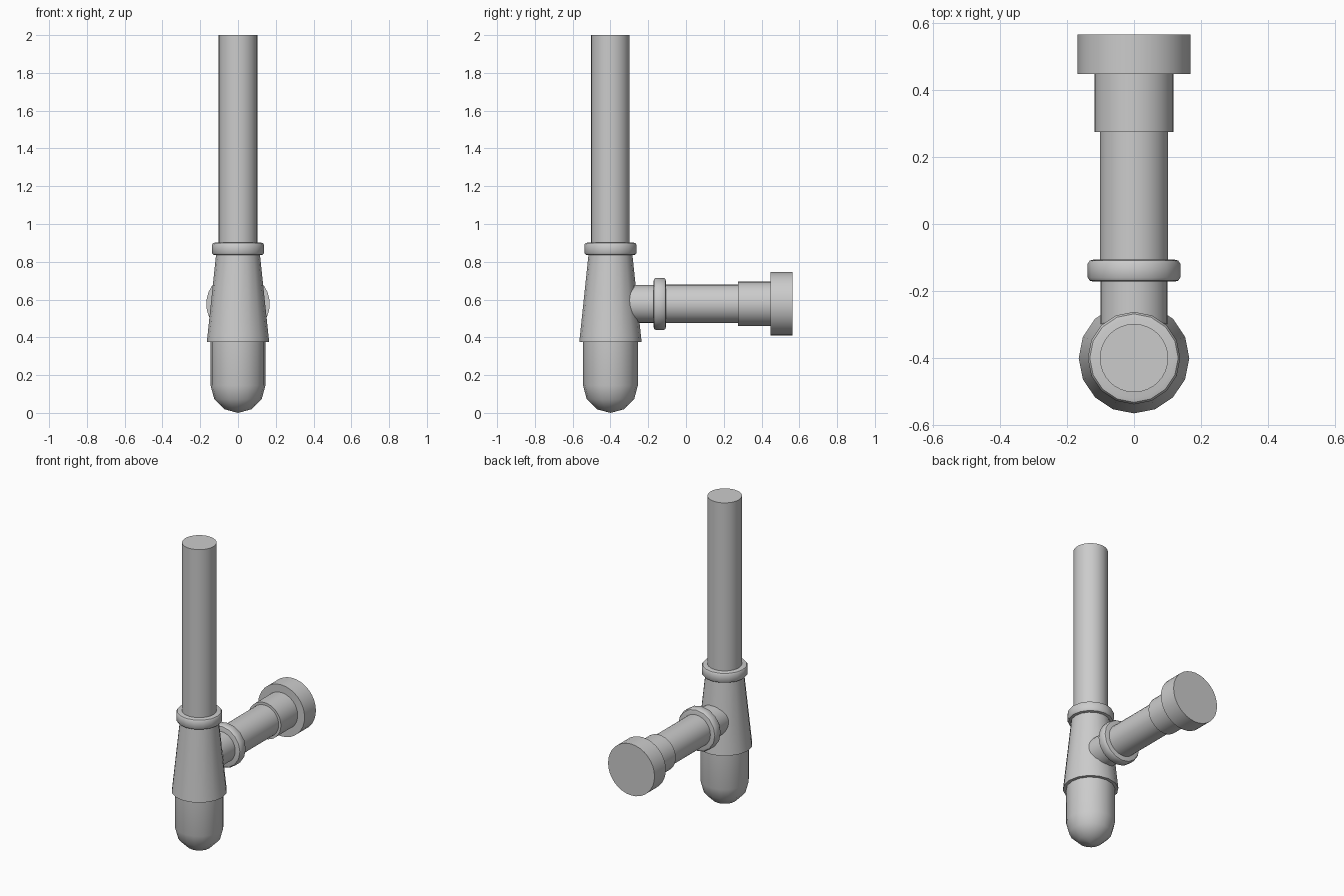
import bpy, bmesh, math
from mathutils import Matrix

cube = bpy.data.objects.get("Cube")
if cube:
    bpy.data.objects.remove(cube, do_unlink=True)

grey = bpy.data.materials.new("satin grey")
grey.use_nodes = True
COLOUR = (0.6, 0.6, 0.6, 1)
grey.diffuse_color = COLOUR
grey.node_tree.nodes["Principled BSDF"].inputs["Base Color"].default_value = COLOUR

AXIS_Y = -0.4      # upright axis
OUTLET_Z = 0.577   # height of the horizontal axis
UPRIGHT = Matrix.Translation((0, AXIS_Y, 0))
# local z runs along world +y
OUTLET = Matrix.Translation((0, 0, OUTLET_Z)) @ Matrix.Rotation(-math.pi / 2, 4, 'X')


def lathe(name, profile, sides, frame):
    """Closed solid turned from (radius, height) points, bottom to top."""
    bm = bmesh.new()
    rings = []
    for r, h in profile:
        rings.append([bm.verts.new((r * math.cos(math.tau * i / sides),
                                    r * math.sin(math.tau * i / sides), h))
                      for i in range(sides)])
    for low, high in zip(rings, rings[1:]):
        for i in range(sides):
            j = (i + 1) % sides
            bm.faces.new((low[i], low[j], high[j], high[i]))
    bm.faces.new(rings[0][::-1])
    bm.faces.new(rings[-1])
    bmesh.ops.remove_doubles(bm, verts=bm.verts, dist=1e-5)
    bmesh.ops.recalc_face_normals(bm, faces=bm.faces)
    bm.transform(frame)
    mesh = bpy.data.meshes.new(name)
    bm.to_mesh(mesh)
    bm.free()
    mesh.materials.append(grey)
    obj = bpy.data.objects.new(name, mesh)
    bpy.context.collection.objects.link(obj)
    bpy.ops.object.select_all(action='DESELECT')
    obj.select_set(True)
    bpy.context.view_layer.objects.active = obj
    bpy.ops.object.shade_smooth_by_angle(angle=math.radians(40))
    return obj


def tube(name, radius, start, end, frame, sides=32):
    return lathe(name, [(radius, start), (radius, end)], sides, frame)


def collar(name, start, end, frame):
    """Nut with softened rims."""
    r, c = 0.138, 0.006
    return lathe(name, [(r - 3 * c, start), (r - c, start + c / 2), (r, start + 2 * c),
                        (r, end - 2 * c), (r - c, end - c / 2), (r - 3 * c, end)],
                 16, frame)


# Upright parts: rounded cup, tapered body, nut, inlet pipe
CUP = 0.145
dome = [(CUP * math.sin(a), CUP * (1 - math.cos(a)))
        for a in (math.radians(d) for d in (0.2, 30, 60, 90))]
lathe("bottle_cup", dome + [(CUP, 0.4)], 16, UPRIGHT)
lathe("bottle_body", [(0.165, 0.375), (0.115, 0.85)], 16, UPRIGHT)
collar("inlet_nut", 0.835, 0.902, UPRIGHT)
tube("inlet_pipe", 0.102, 0.85, 2.0, UPRIGHT)

# Outlet parts: stub, nut, pipe, sleeve, wall flange
tube("outlet_stub", 0.1, -0.36, -0.13, OUTLET)
collar("outlet_nut", -0.172, -0.106, OUTLET)
tube("outlet_pipe", 0.102, -0.13, 0.3, OUTLET)
tube("outlet_sleeve", 0.118, 0.275, 0.47, OUTLET)
tube("wall_flange", 0.168, 0.448, 0.565, OUTLET)
